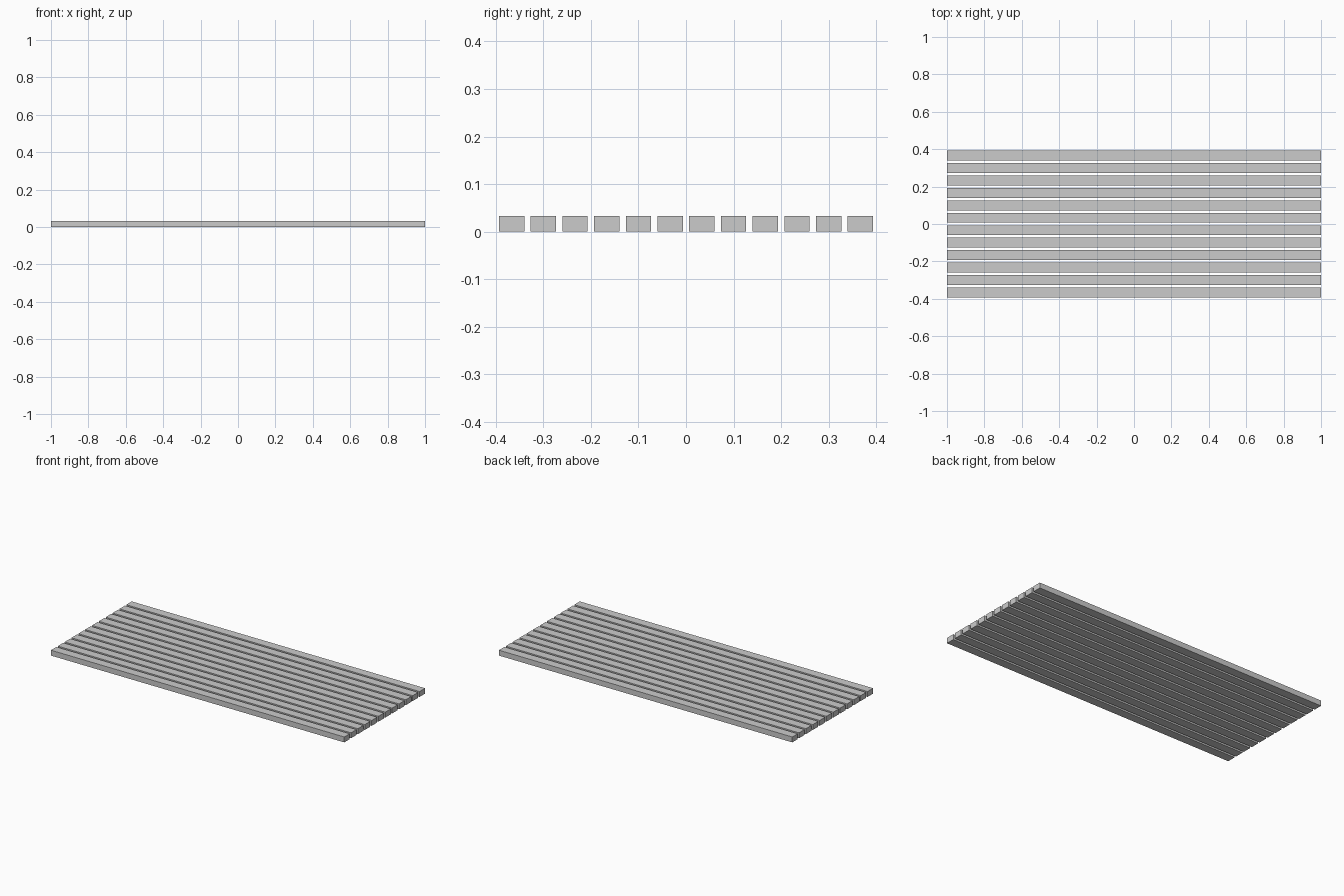
import bpy

if "Cube" in bpy.data.objects:
    bpy.data.objects.remove(bpy.data.objects["Cube"])

LENGTH, WIDTH, HEIGHT = 2.0, 0.0533, 0.0333
COUNT, PITCH = 12, 0.0667


def add_slat(index):
    y = (index - (COUNT - 1) / 2) * PITCH
    bpy.ops.mesh.primitive_cube_add(size=1, location=(0, y, HEIGHT / 2))
    slat = bpy.context.object
    slat.name = f"slat_{index + 1:02d}"
    slat.scale = (LENGTH, WIDTH, HEIGHT)
    bpy.ops.object.transform_apply(location=False, rotation=False, scale=True)


# Evenly spaced flat planks running along x
for i in range(COUNT):
    add_slat(i)
